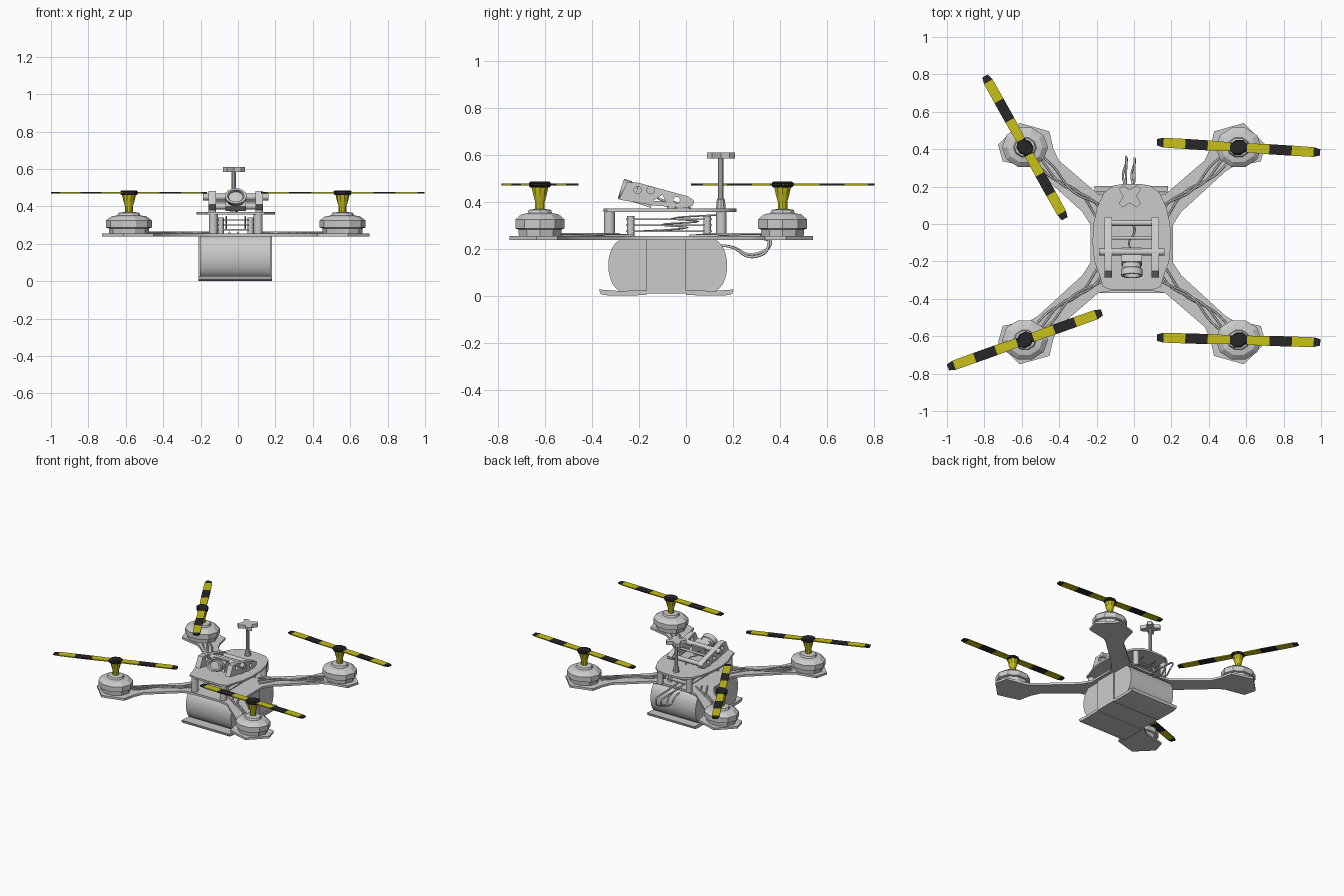
import bpy, bmesh, math
from mathutils import Matrix, Vector

if "Cube" in bpy.data.objects:
    bpy.data.objects.remove(bpy.data.objects["Cube"])

CX, CY = -0.012, -0.105          # centre of the four motors


def material(name, rgb):
    m = bpy.data.materials.new(name)
    m.diffuse_color = (*rgb, 1)
    m.use_nodes = True
    m.node_tree.nodes["Principled BSDF"].inputs["Base Color"].default_value = m.diffuse_color
    return m


YELLOW = material("yellow", (0.58, 0.53, 0.01))
DARK = material("dark", (0.02, 0.02, 0.02))


def smooth(ob, angle=35):
    bpy.ops.object.select_all(action='DESELECT')
    ob.select_set(True)
    bpy.context.view_layer.objects.active = ob
    if ob.type == 'CURVE':
        bpy.ops.object.convert(target='MESH')
    bpy.ops.object.shade_smooth_by_angle(angle=math.radians(angle))
    return bpy.context.object


def link(name, data):
    ob = bpy.data.objects.new(name, data)
    bpy.context.collection.objects.link(ob)
    return ob


def mesh_object(name, bm, mats=()):
    bmesh.ops.recalc_face_normals(bm, faces=bm.faces)
    me = bpy.data.meshes.new(name)
    bm.to_mesh(me)
    bm.free()
    for m in mats:
        me.materials.append(m)
    return link(name, me)


# Flat plate with optional holes; side=True puts the outline in the y-z plane
def plate(name, loops, lo, hi, side=False):
    cu = bpy.data.curves.new(name, 'CURVE')
    cu.dimensions, cu.fill_mode, cu.extrude = '2D', 'BOTH', (hi - lo) / 2
    for loop in loops:
        s = cu.splines.new('POLY')
        s.points.add(len(loop) - 1)
        for p, (a, b) in zip(s.points, loop):
            p.co = (a, b, 0, 1)
        s.use_cyclic_u = True
    ob = link(name, cu)
    mid = (lo + hi) / 2
    ob.matrix_world = (Matrix(((0, 0, 1, mid), (1, 0, 0, 0), (0, 1, 0, 0), (0, 0, 0, 1)))
                       if side else Matrix.Translation((0, 0, mid)))
    return smooth(ob)


def wire(name, pts, r=0.005):
    cu = bpy.data.curves.new(name, 'CURVE')
    cu.dimensions, cu.bevel_depth, cu.bevel_resolution, cu.resolution_u = '3D', r, 1, 4
    cu.use_fill_caps = True
    s = cu.splines.new('NURBS')
    s.points.add(len(pts) - 1)
    for p, co in zip(s.points, pts):
        p.co = (*co, 1)
    s.use_endpoint_u, s.order_u = True, 3
    return smooth(link(name, cu), 80)


def lathe(name, profile, n, loc, sx=1, sy=1, mats=()):
    bm = bmesh.new()
    rings = [[bm.verts.new((r * sx * math.cos(2 * math.pi * i / n), r * sy * math.sin(2 * math.pi * i / n), z))
              for i in range(n)] for r, z in profile]
    for a, b in zip(rings, rings[1:]):
        for i in range(n):
            j = (i + 1) % n
            bm.faces.new((a[i], a[j], b[j], b[i]))
    bm.faces.new(rings[0])
    bm.faces.new(rings[-1])
    ob = mesh_object(name, bm, mats)
    ob.location = loc
    return ob


def rod(name, a, b, r, n=12):
    a, b = Vector(a), Vector(b)
    ob = lathe(name, [(r, 0), (r, (b - a).length)], n, a)
    ob.rotation_euler = (b - a).to_track_quat('Z', 'Y').to_euler()
    return smooth(ob)


def box(name, lo, hi):
    bm = bmesh.new()
    bmesh.ops.create_cube(bm, size=1)
    lo, hi = Vector(lo), Vector(hi)
    bmesh.ops.scale(bm, vec=hi - lo, verts=bm.verts)
    bmesh.ops.translate(bm, vec=(lo + hi) / 2, verts=bm.verts)
    return mesh_object(name, bm)


def circle(x, y, r, n=12):
    return [(x + r * math.cos(2 * math.pi * i / n), y + r * math.sin(2 * math.pi * i / n)) for i in range(n)]


# Frame plate: one quadrant mirrored into a four-armed outline
q = [(0.10, 0.25), (0.18, 0.265), (0.39, 0.445), (0.42, 0.51), (0.44, 0.60), (0.60, 0.645), (0.715, 0.53),
     (0.69, 0.44), (0.54, 0.41), (0.50, 0.385), (0.265, 0.17), (0.22, 0.10)]
half = q + [(u, -v) for u, v in reversed(q)]
outline = half + [(-u, v) for u, v in reversed(half)]
plate("frame_plate", [[(u + CX, v + CY) for u, v in outline]], 0.238, 0.254)

# Upper egg-shaped deck
egg = [(0.11, -0.35), (0.155, -0.335), (0.17, -0.28), (0.20, -0.2), (0.21, -0.1), (0.205, 0.0), (0.185, 0.09),
       (0.15, 0.165), (0.10, 0.205), (0.04, 0.215)]
egg += [(-x, y) for x, y in reversed(egg)]
plate("upper_deck", [[(x + CX, y) for x, y in egg]], 0.357, 0.371)

# Battery pod with bulged ends
pod = [(0.11 + 0.065 * math.cos(t), 0.13 + 0.112 * math.sin(t))
       for t in [math.radians(-90 + 15 * i) for i in range(13)]]
pod += [(-0.155 - y, z) for y, z in [(a, b) for a, b in reversed(pod)]]
plate("battery_pod", [pod], CX - 0.19, CX + 0.185, side=True)
box("pod_strap", (CX - 0.2, -0.167, 0.01), (CX + 0.195, 0, 0.24))
skid = [(0, 0.004), (0.16, 0.002), (0.195, 0.008), (0.202, 0.028), (0.12, 0.022), (0, 0.024)]
plate("skid_back", [skid], CX - 0.2, CX + 0.195, side=True)
plate("skid_front", [[(-0.167 - y, z) for y, z in skid]], CX - 0.2, CX + 0.195, side=True)

# Standoffs and circuit boards between the plates
for s in (-1, 1):
    for y, r, top in ((-0.325, 0.024, 0.365), (0.15, 0.022, 0.365), (-0.235, 0.016, 0.34), (0.09, 0.016, 0.34)):
        x = CX + s * (0.12 if r > 0.02 else 0.08)
        rod("standoff", (x, y, 0.25), (x, y, top), r)
for z in (0.272, 0.298, 0.324):
    box("circuit_board", (CX - 0.095, -0.255, z), (CX + 0.095, 0.11, z + 0.006))
for s in (-1, 1):
    wire("stack_wire", [(CX + s * 0.05, -0.2 + 0.3 * (i % 2) + 0.01 * i, 0.275 + 0.014 * i) for i in range(6)], 0.004)

# Camera cage: two tilted side plates with holes
cage = [(-0.285, 0.41), (-0.25, 0.483), (-0.21, 0.483), (0.01, 0.423), (0.035, 0.405), (0.03, 0.385),
        (0.0, 0.374), (-0.14, 0.385)]
holes = [circle(-0.205, 0.45, 0.016), circle(-0.04, 0.408, 0.014),
         [(-0.14, 0.405), (-0.10, 0.43), (-0.085, 0.40)]]
for s in (-1, 1):
    x = CX + s * 0.125
    plate("camera_cage_side", [cage] + holes, x - 0.02, x + 0.02, side=True)
    rod("cage_foot", (x, -0.06, 0.368), (x, -0.06, 0.39), 0.02)
for y, z, w, r in ((-0.15, 0.45, 0.175, 0.018), (0.005, 0.4, 0.135, 0.016), (-0.075, 0.43, 0.12, 0.008)):
    rod("cage_crossbar", (CX - w, y, z), (CX + w, y, z), r)

# Camera tilted upward
body = box("camera_body", (-0.055, -0.04, -0.04), (0.055, 0.04, 0.04))
body.location, body.rotation_euler = (CX, -0.175, 0.425), (math.radians(-18), 0, 0)
lens = lathe("camera_lens", [(0.05, 0), (0.05, 0.04), (0.058, 0.045), (0.058, 0.08), (0.045, 0.08), (0.038, 0.06)],
             16, (CX, -0.2, 0.432), 1, 0.75)
lens.rotation_euler = (math.radians(72), 0, 0)
smooth(lens)

# Antenna with four-lobed head
AX, AY = -0.022, 0.148
smooth(lathe("antenna_mast", [(0.022, 0.365), (0.018, 0.41), (0.012, 0.415), (0.012, 0.585)], 10, (AX, AY, 0)))
star = [(AX + r * math.cos(a), AY + r * math.sin(a)) for k in range(4) for r, a in
        ((0.07, math.pi / 4 + k * math.pi / 2 - 0.22), (0.07, math.pi / 4 + k * math.pi / 2 + 0.22),
         (0.035, math.pi / 2 + k * math.pi / 2))]
plate("antenna_head", [star], 0.583, 0.61)

# Rear battery leads
for x, d in ((-0.045, 0), (0.0, -0.012)):
    wire("battery_lead", [(x, 0.14, 0.215), (x, 0.2, 0.215), (x - 0.02, 0.26, 0.17 + d), (x + 0.01, 0.34, 0.19 + d),
                          (x, 0.365 + d, 0.225), (x + 0.005, 0.35, 0.245), (x, 0.2, 0.25), (x, 0.1, 0.26)], 0.006)
wire("camera_wire", [(CX, -0.14, 0.43), (CX - 0.03, -0.1, 0.40), (CX + 0.03, -0.04, 0.40), (CX, 0.02, 0.375)])


# Propeller: striped blade in sections, plus chamfered hub
def propeller(loc, angle):
    right = [(0.045, 0.024), (0.165, 0.027), (0.285, 0.027), (0.402, 0.026), (0.437, 0.017)]
    secs = [(-x, w) for x, w in reversed(right)] + right
    bm = bmesh.new()
    rings = [[bm.verts.new((x, y, z)) for y, z in ((-w, -0.004), (w, -0.004), (w, 0.004), (-w, 0.004))]
             for x, w in secs]
    for k, (a, b) in enumerate(zip(rings, rings[1:])):
        for i in range(4):
            j = (i + 1) % 4
            bm.faces.new((a[i], a[j], b[j], b[i])).material_index = 1 - k % 2
    for end in (rings[0], rings[-1]):
        bm.faces.new(end).material_index = 1
    blade = mesh_object("propeller_blade", bm, (YELLOW, DARK))
    hub = lathe("propeller_hub", [(0.044, -0.012), (0.05, -0.006), (0.05, 0.008), (0.042, 0.013)], 8, loc,
                1, 0.85, (DARK,))
    blade.location = loc
    blade.rotation_euler = (0, 0, angle)
    hub.rotation_euler = (0, 0, angle + math.pi / 8)


# Motors, shafts, propellers and arm wiring
bell = [(0.85, 0.25), (0.88, 0.283), (1, 0.287), (1, 0.325), (0.76, 0.347), (0.5, 0.352), (0.45, 0.366), (0.2, 0.37)]
for sx, sy, deg in ((-1, 1, -60.8), (1, 1, -3.6), (-1, -1, 19.6), (1, -1, -1.7)):
    mx, my = CX + sx * 0.571, CY + sy * 0.515
    lathe("motor", bell, 10, (mx, my, 0), 0.123, 0.11)
    lathe("propeller_shaft", [(0.021, 0.365), (0.021, 0.4), (0.03, 0.43), (0.038, 0.465)], 10, (mx, my, 0),
          mats=(YELLOW,))
    propeller((mx, my, 0.473), math.radians(deg))
    for k in (-1, 0, 1):
        pts = []
        for i in range(9):
            t = i / 8
            off = 0.028 * math.sin(t * 7 + k * 1.3) * (1 - 0.4 * t) + 0.012 * k
            pts.append((CX + sx * (0.15 + 0.34 * t - off * 0.65), CY + sy * (0.15 + 0.29 * t + off * 0.75),
                        0.259 + 0.003 * k))
        wire("motor_wire", pts, 0.0055)
